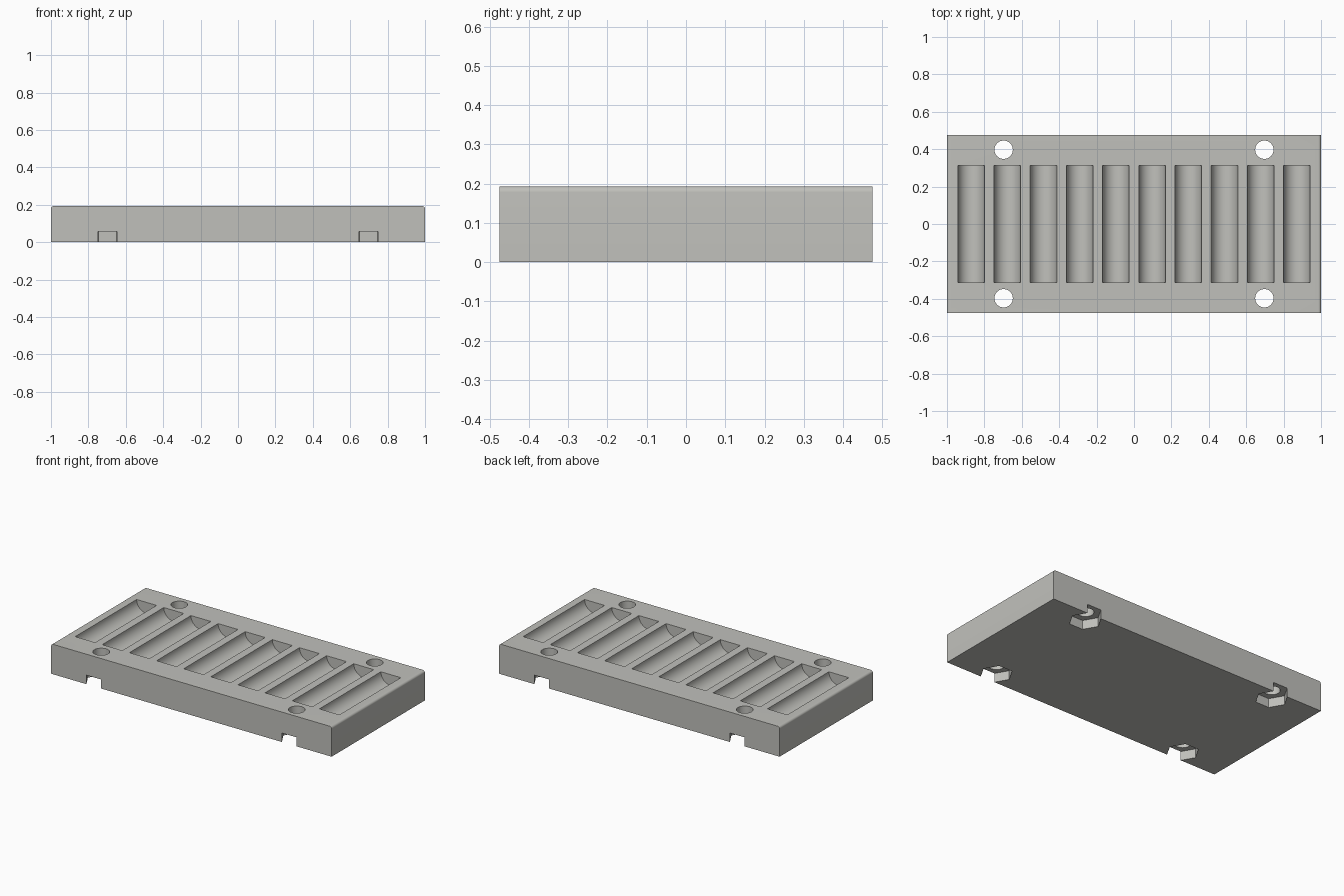
import bpy, bmesh, math
from mathutils import Matrix, Vector

LENGTH, DEPTH, HEIGHT = 2.0, 0.95, 0.193
HOLE_X, HOLE_Y = 0.697, 0.397

cube = bpy.data.objects.get("Cube")
if cube:
    bpy.data.objects.remove(cube, do_unlink=True)

grey = bpy.data.materials.new("warm grey")
grey.use_nodes = True
grey.diffuse_color = (0.53, 0.53, 0.50, 1)
bsdf = next(n for n in grey.node_tree.nodes if n.type == 'BSDF_PRINCIPLED')
bsdf.inputs["Base Color"].default_value = grey.diffuse_color


def make_object(name, bm):
    mesh = bpy.data.meshes.new(name)
    bm.to_mesh(mesh)
    bm.free()
    mesh.materials.append(grey)
    obj = bpy.data.objects.new(name, mesh)
    bpy.context.collection.objects.link(obj)
    return obj


def make_cutter(name, centres, radius, length, sides, turn=Matrix()):
    """One helper object holding a prism at every centre."""
    bm = bmesh.new()
    for centre in centres:
        bmesh.ops.create_cone(bm, cap_ends=True, segments=sides, radius1=radius,
                              radius2=radius, depth=length,
                              matrix=Matrix.Translation(centre) @ turn)
    obj = make_object(name, bm)
    obj.hide_render = True
    return obj


# Slab with rounded upper edges at its two short ends
bm = bmesh.new()
bmesh.ops.create_cube(bm, size=1, matrix=Matrix.Translation((0, 0, HEIGHT / 2))
                      @ Matrix.Diagonal((LENGTH, DEPTH, HEIGHT, 1)))
end_edges = [e for e in bm.edges if all(v.co.z > HEIGHT / 2 for v in e.verts)
             and abs(e.verts[0].co.x - e.verts[1].co.x) < 0.01]
bmesh.ops.bevel(bm, geom=end_edges, offset=0.015, segments=6, profile=0.5,
                affect='EDGES')
tray = make_object("tray", bm)

# Half-round grooves, bolt holes and hexagonal nut pockets open at the edge
corners = [(x, y) for x in (-HOLE_X, HOLE_X) for y in (-HOLE_Y, HOLE_Y)]
grooves = make_cutter("groove_cutter",
                      [Vector(((i - 4.5) * 0.1935, 0, HEIGHT)) for i in range(10)],
                      0.071, 0.626, 64, Matrix.Rotation(math.pi / 2, 4, 'X'))
holes = make_cutter("bolt_hole_cutter",
                    [Vector((x, y, HEIGHT / 2)) for x, y in corners],
                    0.049, 0.4, 48)
pockets = make_cutter("nut_pocket_cutter", [Vector((x, y, 0)) for x, y in corners],
                      0.096, 0.116, 6, Matrix.Rotation(math.pi / 2, 4, 'Z'))

for cutter in (grooves, holes, pockets):
    cut = tray.modifiers.new(cutter.name, 'BOOLEAN')
    cut.operation = 'DIFFERENCE'
    cut.solver = 'EXACT'
    cut.object = cutter

# Bake the cuts and drop the helpers
bpy.context.view_layer.update()
baked = bpy.data.meshes.new_from_object(
    tray.evaluated_get(bpy.context.evaluated_depsgraph_get()))
tray.modifiers.clear()
tray.data = baked
baked.name = "tray"
for cutter in (grooves, holes, pockets):
    bpy.data.objects.remove(cutter, do_unlink=True)

bpy.ops.object.select_all(action='DESELECT')
tray.select_set(True)
bpy.context.view_layer.objects.active = tray
bpy.ops.object.shade_smooth_by_angle(angle=math.radians(30))
